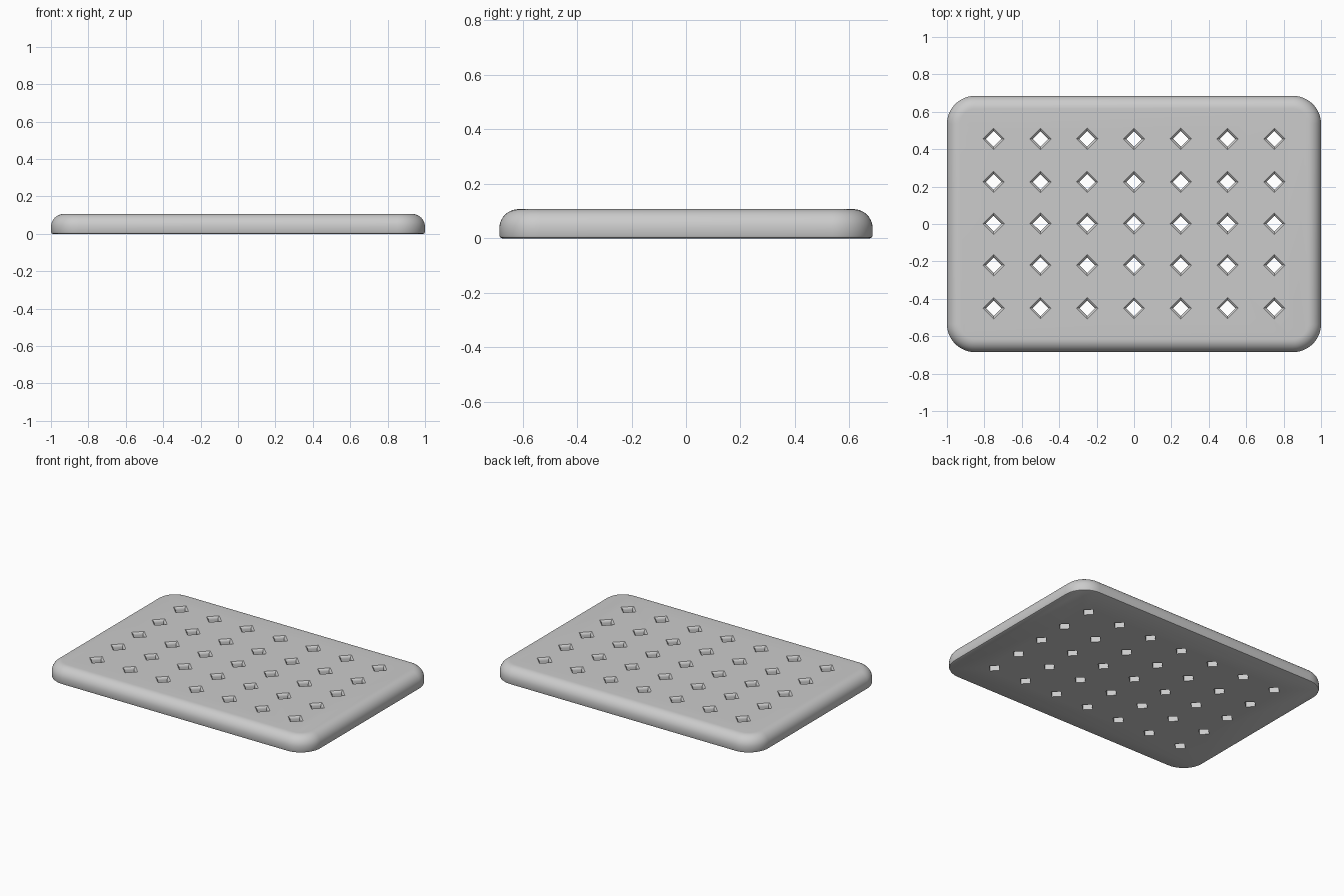
import bpy, bmesh, math

if "Cube" in bpy.data.objects:
    bpy.data.objects.remove(bpy.data.objects["Cube"])

HX, HY, H = 1.0, 0.685, 0.107


def add_object(name, bm):
    bmesh.ops.recalc_face_normals(bm, faces=bm.faces)
    mesh = bpy.data.meshes.new(name)
    bm.to_mesh(mesh)
    bm.free()
    ob = bpy.data.objects.new(name, mesh)
    bpy.context.collection.objects.link(ob)
    return ob


def loft(bm, rings):
    """Skin a stack of closed rings and cap both ends."""
    vs = [[bm.verts.new(p) for p in r] for r in rings]
    n = len(vs[0])
    for a, b in zip(vs, vs[1:]):
        for i in range(n):
            j = (i + 1) % n
            bm.faces.new((a[i], a[j], b[j], b[i]))
    bm.faces.new(vs[0][::-1])
    bm.faces.new(vs[-1])


def rounded_rect(inset, z, radius=0.15, steps=12):
    pts = []
    r = radius - inset
    for k, (sx, sy) in enumerate([(1, 1), (-1, 1), (-1, -1), (1, -1)]):
        for s in range(steps + 1):
            a = math.pi / 2 * (k + s / steps)
            pts.append((sx * (HX - radius) + r * math.cos(a),
                        sy * (HY - radius) + r * math.sin(a), z))
    return pts


# Slab: small bottom bevel, generous round-over on top
profile = [(0.01, 0.0), (0.003, 0.003), (0.0, 0.01)]
R = 0.07
for i in range(11):
    a = math.pi / 2 * i / 10
    profile.append((R * (1 - math.cos(a)), H - R + R * math.sin(a)))
bm = bmesh.new()
loft(bm, [rounded_rect(i, z) for i, z in profile])
slab = add_object("perforated_slab", bm)

# Diamond drain holes, flaring softly at the top
hole_profile = [(0.042, -0.05), (0.042, 0.087), (0.044, 0.096),
                (0.049, 0.103), (0.058, 0.1075), (0.058, 0.15)]
bm = bmesh.new()
for ix in range(-3, 4):
    for y in (-0.45, -0.22, 0.002, 0.225, 0.455):
        loft(bm, [[(ix * 0.25 + r, y, z), (ix * 0.25, y + r, z),
                   (ix * 0.25 - r, y, z), (ix * 0.25, y - r, z)]
                  for r, z in hole_profile])
cutter = add_object("hole_cutter", bm)

mod = slab.modifiers.new("holes", "BOOLEAN")
mod.operation = "DIFFERENCE"
mod.solver = "EXACT"
mod.object = cutter
bpy.context.view_layer.objects.active = slab
slab.select_set(True)
bpy.ops.object.modifier_apply(modifier=mod.name)
bpy.data.objects.remove(cutter)
bpy.ops.object.shade_smooth_by_angle(angle=math.radians(35))
